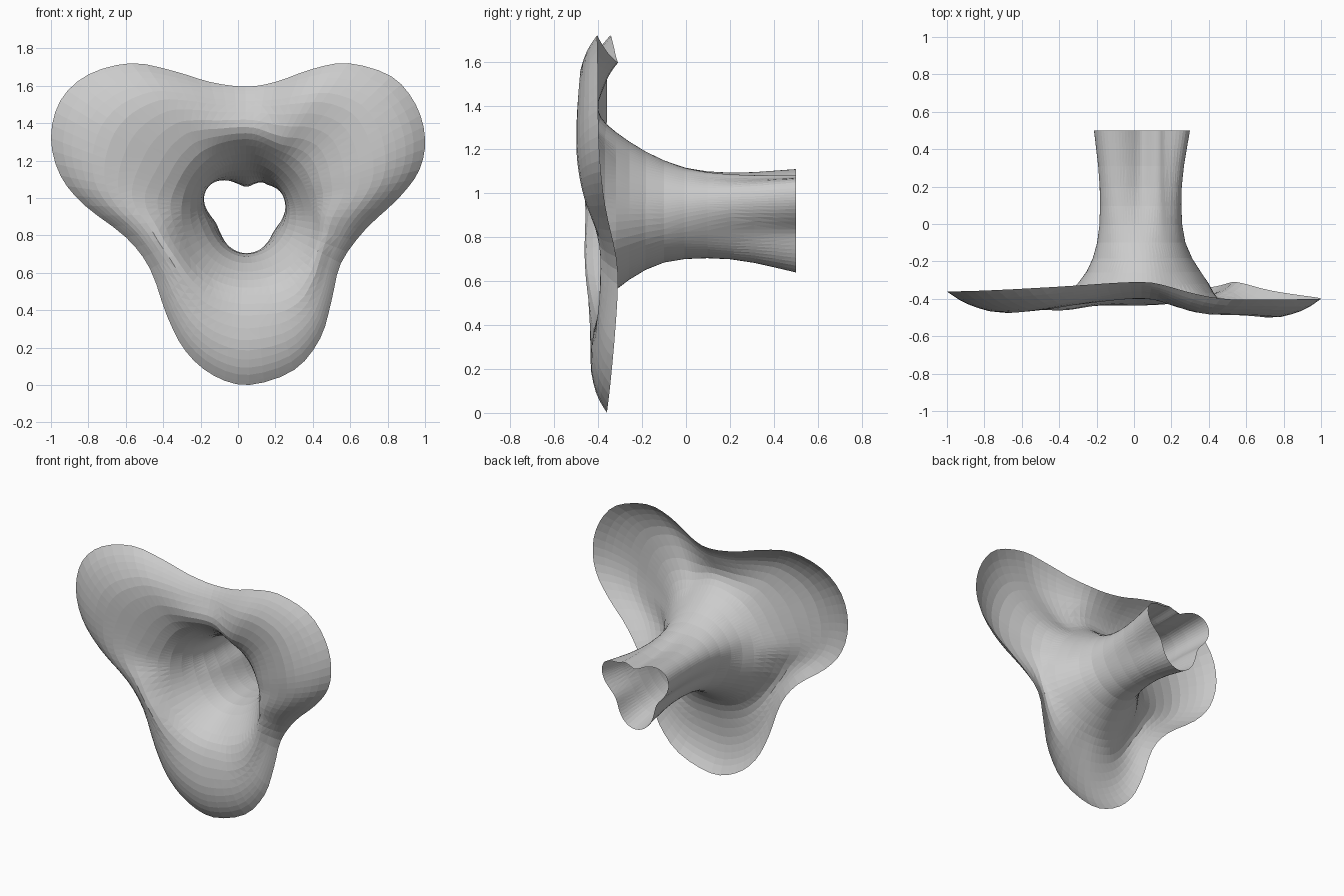
import bpy, bmesh, math

if "Cube" in bpy.data.objects:
    bpy.data.objects.remove(bpy.data.objects["Cube"])

CX, CZ = 0.045, 0.92          # axis of the tube

# outer rim seen from the front (x, z), counter-clockwise from the bottom
RIM = [(.06, 0), (.3, .08), (.44, .25), (.5, .45), (.55, .65), (.68, .83), (.86, 1.0),
       (.97, 1.15), (1, 1.32), (.95, 1.5), (.82, 1.65), (.59, 1.72), (.4, 1.69),
       (.2, 1.62), (.04, 1.595), (-.15, 1.62), (-.35, 1.68), (-.57, 1.72), (-.8, 1.66),
       (-.95, 1.52), (-1, 1.32), (-.95, 1.12), (-.82, .96), (-.6, .79), (-.47, .62),
       (-.38, .37), (-.28, .18), (-.13, .05)]

# directions: bottom lobe, right notch, right lobe (two), top notch, left lobe, left notch
KEYS = [-90, -32, 25, 56, 90, 150, 203]
# tube rings: depth y and radius in each direction
TUBE = [(.5, (.28, .18, .27, .19, .14, .285, .18)),
        (.2, (.22, .18, .22, .19, .15, .25, .17)),
        (-.1, (.235, .23, .23, .23, .23, .26, .21)),
        (-.32, (.36, .37, .34, .34, .36, .35, .345))]
# flare rings: share of the rim radius and depth y in each direction
FLARE = [((.53, .76, .47, .50, .68, .46, .76), (-.405, -.39, -.44, -.44, -.40, -.425, -.455)),
         ((.74, .88, .71, .74, .85, .71, .88), (-.435, -.36, -.50, -.485, -.37, -.475, -.44)),
         ((.90, .95, .89, .90, .94, .89, .95), (-.41, -.335, -.465, -.455, -.34, -.43, -.405)),
         ((1, 1, 1, 1, 1, 1, 1), (-.36, -.31, -.40, -.405, -.31, -.36, -.375))]


def catmull(a, b, c, d, t):
    return tuple(.5 * (2 * q + (r - p) * t + (2 * p - 5 * q + 4 * r - s) * t * t
                       + (3 * q - p - 3 * r + s) * t ** 3) for p, q, r, s in zip(a, b, c, d))


def around(values, deg):
    """Smoothly blend the directional values at an angle."""
    deg = (deg + 90) % 360 - 90
    for i, lo in enumerate(KEYS):
        hi = (KEYS + [270])[i + 1]
        if lo <= deg <= hi:
            t = .5 - .5 * math.cos(math.pi * (deg - lo) / (hi - lo))
            return values[i] * (1 - t) + values[(i + 1) % len(KEYS)] * t


# smooth rim, three columns per outline point
n = len(RIM)
rim = [catmull(RIM[i - 1], RIM[i], RIM[(i + 1) % n], RIM[(i + 2) % n], k / 3)
       for i in range(n) for k in range(3)]

# each column runs from the tube mouth out to the rim
columns = []
for x, z in rim:
    ang = math.atan2(z - CZ, x - CX)
    deg, reach = math.degrees(ang), math.hypot(x - CX, z - CZ)
    prof = [(around(r, deg), y) for y, r in TUBE]
    prof += [(around(f, deg) * reach, around(y, deg)) for f, y in FLARE]
    pad = [prof[0]] + prof + [prof[-1]]
    fine = [catmull(*pad[i:i + 4], k / 3) for i in range(len(prof) - 1) for k in range(3)]
    fine.append(prof[-1])
    columns.append([(CX + r * math.cos(ang), y, CZ + r * math.sin(ang)) for r, y in fine])

# skin the columns into one open sheet
bm = bmesh.new()
grid = [[bm.verts.new(p) for p in col] for col in columns]
for i, col in enumerate(grid):
    nxt = grid[(i + 1) % len(grid)]
    for j in range(len(col) - 1):
        bm.faces.new((col[j], col[j + 1], nxt[j + 1], nxt[j]))
bmesh.ops.recalc_face_normals(bm, faces=bm.faces)
bmesh.ops.triangulate(bm, faces=bm.faces)
mesh = bpy.data.meshes.new("flared_trumpet")
bm.to_mesh(mesh)
bm.free()
bpy.context.collection.objects.link(bpy.data.objects.new("flared_trumpet", mesh))
